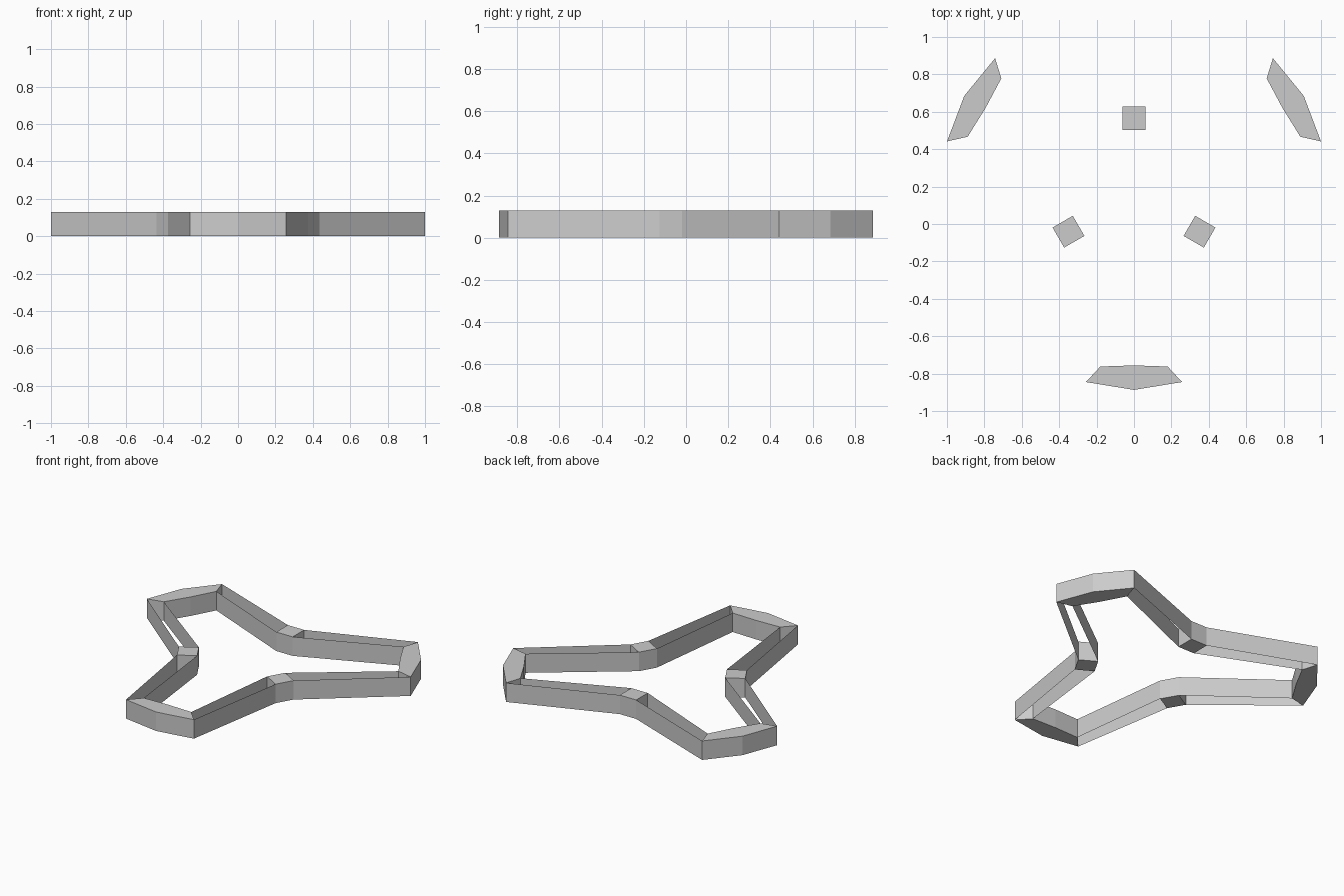
import bpy
from math import radians
from mathutils import Matrix, Vector

if "Cube" in bpy.data.objects:
    bpy.data.objects.remove(bpy.data.objects["Cube"])

H = 0.13                      # frame height
CENTRE = Vector((0, 0.161))   # centre of the three-fold symmetry


def make(name, verts, faces):
    mesh = bpy.data.meshes.new(name)
    mesh.from_pydata(verts, [], faces)
    mesh.update()
    ob = bpy.data.objects.new(name, mesh)
    bpy.context.collection.objects.link(ob)


def block(name, outline):
    """Closed prism from a counter-clockwise outline."""
    n = len(outline)
    verts = [(p.x, p.y, z) for z in (0, H) for p in outline]
    faces = [tuple(reversed(range(n))), tuple(range(n, 2 * n))]
    faces += [(i, (i + 1) % n, n + (i + 1) % n, n + i) for i in range(n)]
    make(name, verts, faces)


def wall(name, a, b):
    """Thin upright sheet between two points."""
    make(name, [(a.x, a.y, 0), (b.x, b.y, 0), (b.x, b.y, H), (a.x, a.y, H)],
         [(0, 1, 2, 3)])


# Outlines relative to the symmetry centre
end = [(-0.257, -1.006), (0, -1.048), (0.257, -1.006),
       (0.18, -0.923), (0, -0.917), (-0.18, -0.923)]
joint = [(0.062, 0.342), (0.062, 0.467), (-0.062, 0.467), (-0.062, 0.342)]

for k in range(3):
    def place(p, turn=0):
        return Matrix.Rotation(radians(120 * k + turn), 2) @ Vector(p) + CENTRE

    # Solid tip and solid elbow
    block(f"end_block_{k}", [place(p) for p in end])
    block(f"elbow_block_{k}", [place(p) for p in joint])

    # Open rails from the elbow to the tips on both sides
    for side, s in (("right", 1), ("left", -1)):
        for layer, j, e in (("outer", (0.062, 0.467), (0.257, -1.006)),
                            ("inner", (0.062, 0.342), (0.18, -0.923))):
            a = place((s * j[0], j[1]))
            b = place((s * e[0], e[1]), 120 * s)
            # outward-facing order
            if (s == 1) == (layer == "outer"):
                a, b = b, a
            wall(f"{layer}_rail_{side}_{k}", a, b)
